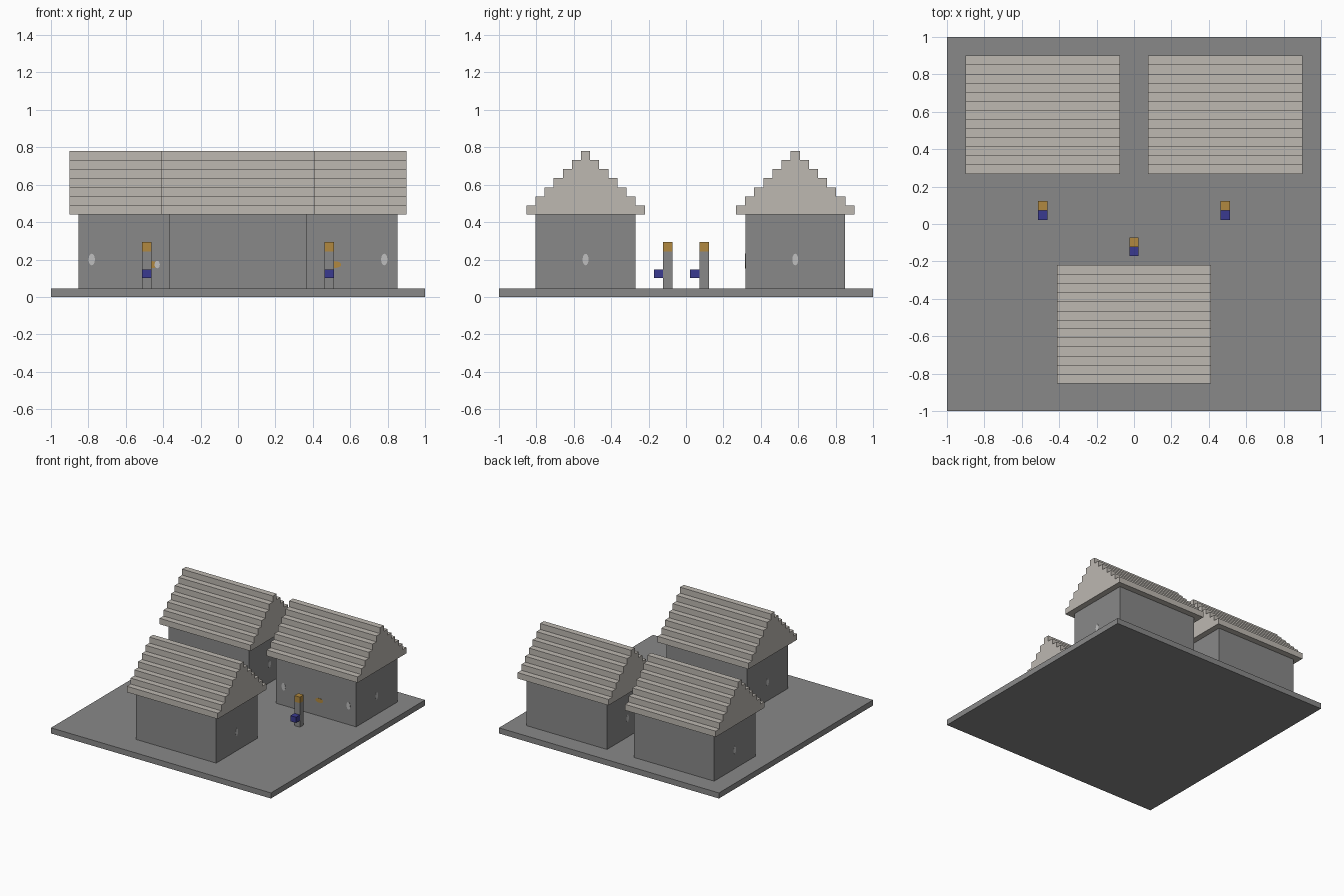
import bpy
import bmesh
from math import pi
from mathutils import Matrix, Vector

cube = bpy.data.objects.get("Cube")
if cube:
    bpy.data.objects.remove(cube, do_unlink=True)


def material(name, rgb):
    mat = bpy.data.materials.new(name)
    mat.use_nodes = True
    mat.diffuse_color = (*rgb, 1)
    mat.node_tree.nodes["Principled BSDF"].inputs["Base Color"].default_value = (*rgb, 1)
    return mat


GREY = material("stone grey", (0.25, 0.25, 0.25))
ROOF = material("pale thatch", (0.51, 0.48, 0.44))
PANE = material("window grey", (0.52, 0.52, 0.52))
ORANGE = material("ochre", (0.44, 0.25, 0.05))
BLUE = material("deep blue", (0.042, 0.042, 0.28))


def finish(bm, name, mat):
    mesh = bpy.data.meshes.new(name)
    bmesh.ops.recalc_face_normals(bm, faces=bm.faces)
    bm.to_mesh(mesh)
    bm.free()
    mesh.materials.append(mat)
    obj = bpy.data.objects.new(name, mesh)
    bpy.context.collection.objects.link(obj)
    return obj


def box(name, low, high, mat):
    low, high = Vector(low), Vector(high)
    bm = bmesh.new()
    bmesh.ops.create_cube(bm, size=1, matrix=Matrix.Translation((low + high) / 2)
                          @ Matrix.Diagonal((*(high - low), 1)))
    return finish(bm, name, mat)


def oval(name, centre, half_width, half_height, axis, mat):
    """Thin oval plate standing on a wall that faces along the given axis."""
    turn = Matrix.Rotation(pi / 2, 4, 'X')
    if axis == 'X':
        turn = Matrix.Rotation(pi / 2, 4, 'Z') @ turn
    bm = bmesh.new()
    bmesh.ops.create_cone(bm, cap_ends=True, segments=16, radius1=1, radius2=1, depth=1,
                          matrix=Matrix.Translation(centre) @ turn
                          @ Matrix.Diagonal((half_width, half_height, 0.002, 1)))
    return finish(bm, name, mat)


GROUND, EAVES, STEP, LAYERS = 0.046, 0.44, 0.0487, 7
HALF_X, HALF_Y, ROOF_X = 0.365, 0.267, 0.413


def stepped_roof(name, x, y):
    """Stair-shaped gable outline, extruded along the ridge."""
    right = []
    for i in range(LAYERS):
        half = (2 * (LAYERS - i) - 1) * STEP / 2
        right += [(half, EAVES + i * STEP), (half, EAVES + (i + 1) * STEP)]
    outline = right + [(-h, z) for h, z in reversed(right)]
    bm = bmesh.new()
    face = bm.faces.new([bm.verts.new((x - ROOF_X, y + h, z)) for h, z in outline])
    side = bmesh.ops.extrude_face_region(bm, geom=[face])["geom"]
    bmesh.ops.translate(bm, vec=(2 * ROOF_X, 0, 0),
                        verts=[v for v in side if isinstance(v, bmesh.types.BMVert)])
    return finish(bm, name, ROOF)


def house(name, x, y, front):
    box(name + "_walls", (x - HALF_X, y - HALF_Y, GROUND),
        (x + HALF_X, y + HALF_Y, EAVES), GREY)
    stepped_roof(name + "_roof", x, y)
    wall = y + front * HALF_Y
    # Small oval windows on the front and both gable ends
    for side in (-1, 1):
        oval(name + "_front_window", (x + side * 0.295, wall, 0.2), 0.017, 0.031, 'Y', PANE)
        oval(name + "_gable_window", (x + side * HALF_X, y, 0.2), 0.016, 0.031, 'X', PANE)
    # Ochre door ornament
    oval(name + "_door_ornament", (x + 0.03, wall, 0.173), 0.035, 0.018, 'Y', ORANGE)


def post(name, x, y):
    """Standing post with an ochre top and a blue block held in front."""
    r, top = 0.025, 0.293
    box(name + "_body", (x - r, y - r, GROUND), (x + r, y + r, top - 2 * r), GREY)
    box(name + "_head", (x - r, y - r, top - 2 * r), (x + r, y + r, top), ORANGE)
    box(name + "_block", (x - r, y - 3 * r, 0.1), (x + r, y - r, 0.147), BLUE)


box("ground_slab", (-1, -1, 0), (1, 1, GROUND), GREY)

house("front_house", 0, -0.537, 1)
house("back_right_house", -0.487, 0.584, -1)
house("back_left_house", 0.487, 0.584, -1)
# Pale boss beside one door
oval("door_boss", (-0.432, 0.316, 0.173), 0.014, 0.02, 'Y', PANE)

post("front_post", 0, -0.097)
post("right_post", -0.487, 0.097)
post("left_post", 0.487, 0.097)
